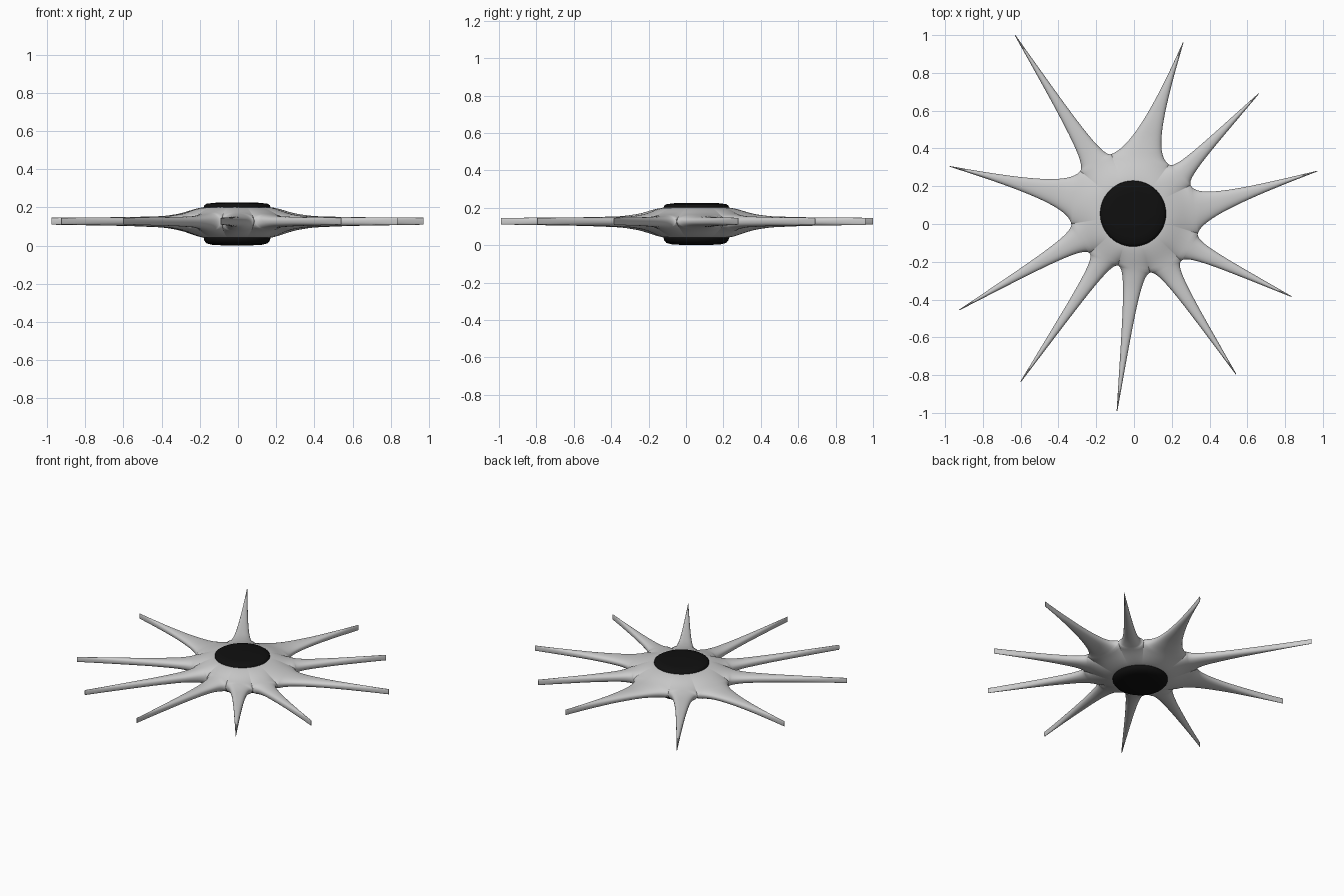
import bpy, bmesh, math
from mathutils import Vector

if "Cube" in bpy.data.objects:
    bpy.data.objects.remove(bpy.data.objects["Cube"])

C = Vector((-0.005, 0.055))
R0 = 0.17
# Counter-clockwise: the valley before each spike, then the spike tip
VALLEYS = [(.338, -.05), (.30, .205), (.185, .315), (-.12, .37), (-.285, .28),
           (-.332, 0), (-.235, -.155), (-.085, -.22), (.085, -.258), (.25, -.195)]
TIPS = [(.97, .28), (.66, .69), (.26, .96), (-.63, 1.0), (-.975, .305),
        (-.925, -.455), (-.60, -.835), (-.09, -.99), (.54, -.795), (.835, -.385)]
MID = 0.128
TOP = [(.17, .203), (.22, .193), (.3, .168), (.4, .154), (.6, .149), (1.1, .145)]
BOTTOM = [(.17, .038), (.22, .052), (.3, .079), (.4, .095), (.6, .103), (1.1, .111)]


def smooth_lookup(table, r):
    def lin(x):
        if x <= table[0][0]:
            return table[0][1]
        for (a, za), (b, zb) in zip(table, table[1:]):
            if x <= b:
                return za + (zb - za) * (x - a) / (b - a)
        return table[-1][1]
    return sum(lin(r + d) for d in (-.03, -.015, 0, .015, .03)) / 5


def bezier(a, b, c, d, t):
    s = 1 - t
    return a * s**3 + b * 3 * s * s * t + c * 3 * s * t * t + d * t**3


def make_object(name, bm):
    me = bpy.data.meshes.new(name)
    bmesh.ops.recalc_face_normals(bm, faces=bm.faces)
    bm.to_mesh(me)
    bm.free()
    ob = bpy.data.objects.new(name, me)
    bpy.context.collection.objects.link(ob)
    bpy.ops.object.select_all(action='DESELECT')
    ob.select_set(True)
    bpy.context.view_layer.objects.active = ob
    bpy.ops.object.shade_smooth_by_angle(angle=math.radians(50))
    return ob


def sector_rows(va, vb, tip):
    """Rows of (position, roundness) from the hub circle out to the spike tip."""
    nu, nbody, nspike = 16, 8, 20
    cos = [math.cos(math.pi * k / nu) for k in range(nu + 1)]
    ra, rb = va - C, vb - C
    a0 = math.atan2(ra.y, ra.x)
    da = (math.atan2(rb.y, rb.x) - a0) % math.tau
    rows = []
    # Body fan between the hub circle and the spike base
    for j in range(nbody):
        t = j / nbody
        row = []
        for c in cos:
            u = (1 - c) / 2
            a = a0 + da * u
            arc = C + Vector((math.cos(a), math.sin(a))) * R0
            row.append((arc.lerp(va.lerp(vb, u), t), abs(c) * t))
        rows.append(row)
    # Tapering spike with curved flanks
    m = (va + vb) / 2
    half = (vb - va).length / 2
    axis = (tip - m).normalized()
    n = Vector((-axis.y, axis.x))
    ta = Vector((-ra.y, ra.x)).normalized()
    tb = Vector((rb.y, -rb.x)).normalized()
    p2 = m.lerp(tip, .3)
    for j in range(nspike + 1):
        t = j / nspike
        left = bezier(va, va + ta * half * .55, p2 - n * .032, tip - n * .002, t)
        right = bezier(vb, vb + tb * half * .55, p2 + n * .032, tip + n * .002, t)
        rows.append([(left.lerp(right, (1 - c) / 2), abs(c)) for c in cos])
    return rows


# Spiky body
bm = bmesh.new()
for i, tip in enumerate(TIPS):
    rows = sector_rows(Vector(VALLEYS[i]), Vector(VALLEYS[(i + 1) % 10]), Vector(tip))
    for table in (TOP, BOTTOM):
        grid = []
        for row in rows:
            line = []
            for p, q in row:
                k = max(0, 1 - q**2.3) ** (1 / 2.3)
                z = MID + (smooth_lookup(table, (p - C).length) - MID) * k
                line.append(bm.verts.new((p.x, p.y, z)))
            grid.append(line)
        for a, b in zip(grid, grid[1:]):
            for k in range(len(a) - 1):
                bm.faces.new((a[k], a[k + 1], b[k + 1], b[k]))
bmesh.ops.remove_doubles(bm, verts=bm.verts, dist=0.0003)
bmesh.ops.holes_fill(bm, edges=[e for e in bm.edges if e.is_boundary], sides=0)
make_object("spiky_body", bm)

# Black pads above and below the hub
black = bpy.data.materials.new("black")
black.diffuse_color = (0.005, 0.005, 0.005, 1)
black.use_nodes = True
black.node_tree.nodes["Principled BSDF"].inputs["Base Color"].default_value = black.diffuse_color


def pad(name, profile):
    bm = bmesh.new()
    n = 48
    rings = [[bm.verts.new((C.x + r * math.cos(math.tau * k / n),
                            C.y + r * math.sin(math.tau * k / n), z))
              for k in range(n)] for r, z in profile]
    for a, b in zip(rings, rings[1:]):
        for k in range(n):
            bm.faces.new((a[k], a[(k + 1) % n], b[(k + 1) % n], b[k]))
    bm.faces.new(rings[0])
    bm.faces.new(rings[-1])
    make_object(name, bm).data.materials.append(black)


pad("top_pad", [(.165, .19), (.175, .198), (.173, .21), (.16, .219), (.12, .224), (.05, .226)])
pad("bottom_pad", [(.165, .06), (.175, .045), (.173, .028), (.16, .012), (.13, .004), (.05, 0)])
